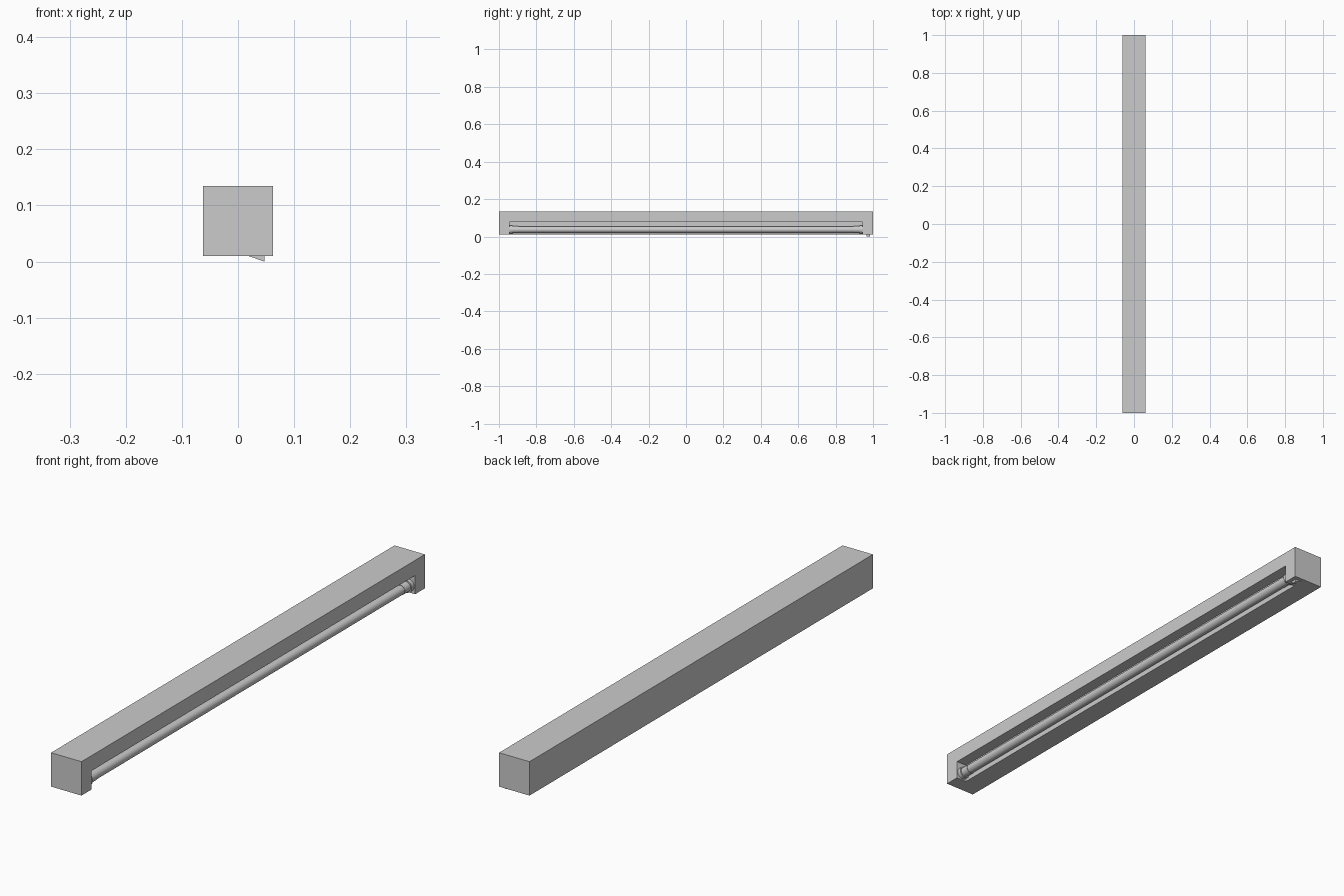
import bpy
import math

if "Cube" in bpy.data.objects:
    bpy.data.objects.remove(bpy.data.objects["Cube"])


def box(name, x, y, z):
    """Box from (min, max) pairs on each axis."""
    bpy.ops.mesh.primitive_cube_add(size=1, location=[sum(r) / 2 for r in (x, y, z)])
    ob = bpy.context.object
    ob.name = name
    ob.scale = [r[1] - r[0] for r in (x, y, z)]
    bpy.ops.object.transform_apply(location=True, rotation=True, scale=True)
    return ob


def rod(name, radius, y0, y1, x=0.036, z=0.037, sides=24):
    """Cylinder lying along y."""
    bpy.ops.mesh.primitive_cylinder_add(
        vertices=sides, radius=radius, depth=y1 - y0,
        location=(x, (y0 + y1) / 2, z), rotation=(math.pi / 2, 0, 0))
    ob = bpy.context.object
    ob.name = name
    bpy.ops.object.shade_smooth_by_angle()
    return ob


# Housing with a recess open to the right side and the bottom
housing = box("housing", (-0.062, 0.062), (-1, 1), (0.01, 0.135))
cutter = box("recess_cutter", (0.019, 0.1), (-0.943, 0.943), (-0.05, 0.079))
cutter.hide_render = True
mod = housing.modifiers.new("recess", 'BOOLEAN')
mod.operation = 'DIFFERENCE'
mod.solver = 'EXACT'
mod.object = cutter
bpy.context.view_layer.objects.active = housing
bpy.ops.object.modifier_apply(modifier=mod.name)
bpy.data.objects.remove(cutter)

# Lamp tube with a socket and a metal cap at each end
rod("lamp_tube", 0.0170, -0.91, 0.91)
for side, label in ((-1, "front"), (1, "back")):
    a, b, c = 0.943 * side, 0.928 * side, 0.895 * side
    rod(label + "_socket", 0.0225, min(a, b), max(a, b))
    rod(label + "_cap", 0.0182, min(b, c), max(b, c))

# Rocker switch under the back end: a wedge-shaped prism
profile = [(0.017, 0.0105), (0.047, 0.0105), (0.047, 0.0)]
verts = [(x, y, z) for y in (0.965, 0.985) for x, z in profile]
faces = [(0, 1, 2), (5, 4, 3), (0, 3, 4, 1), (1, 4, 5, 2), (2, 5, 3, 0)]
mesh = bpy.data.meshes.new("rocker_switch")
mesh.from_pydata(verts, [], faces)
mesh.update()
bpy.context.collection.objects.link(bpy.data.objects.new("rocker_switch", mesh))
